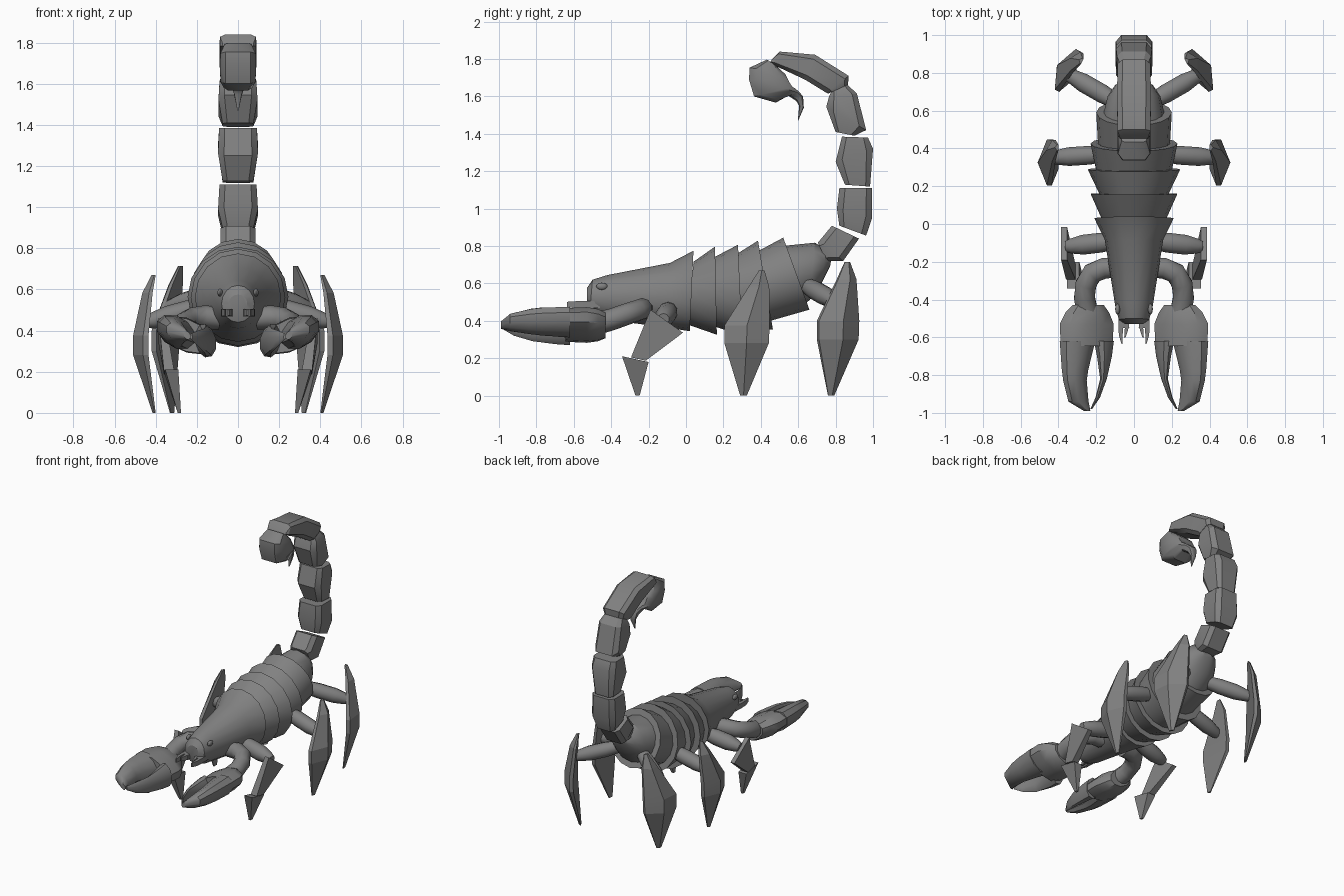
import bpy
import bmesh
import math
from mathutils import Vector

default = bpy.data.objects.get("Cube")
if default:
    bpy.data.objects.remove(default, do_unlink=True)

shell = bpy.data.materials.new("shell_grey")
shell.use_nodes = True
GREY = (0.22, 0.22, 0.22, 1.0)
shell.diffuse_color = GREY
shell.node_tree.nodes["Principled BSDF"].inputs["Base Color"].default_value = GREY
shell.node_tree.nodes["Principled BSDF"].inputs["Roughness"].default_value = 0.7


def round_section(sides):
    return [(math.sin(2 * math.pi * i / sides), math.cos(2 * math.pi * i / sides))
            for i in range(sides)]


ROUND = round_section(16)
TUBE = round_section(10)
BOX = [(1, 1), (1, -1), (-1, -1), (-1, 1)]
CHAMFERED = [(1, .65), (1, -.65), (.7, -1), (-.7, -1),
             (-1, -.65), (-1, .65), (-.7, 1), (.7, 1)]


def finish(obj, mirrored, angle):
    """Assign colour, mirror across x and set the shading."""
    obj.data.materials.append(shell)
    if mirrored:
        mod = obj.modifiers.new("Mirror", 'MIRROR')
        mod.use_mirror_merge = False
    bpy.ops.object.select_all(action='DESELECT')
    obj.select_set(True)
    bpy.context.view_layer.objects.active = obj
    bpy.ops.object.shade_smooth_by_angle(angle=math.radians(angle))


def skin(name, rings, mirrored=False, angle=30):
    """Join equal-length rings of points into a closed solid."""
    bm = bmesh.new()
    loops = [[bm.verts.new(p) for p in ring] for ring in rings]
    n = len(loops[0])
    for a, b in zip(loops, loops[1:]):
        for i in range(n):
            j = (i + 1) % n
            bm.faces.new((a[i], a[j], b[j], b[i]))
    bm.faces.new(loops[0])
    bm.faces.new(loops[-1][::-1])
    bmesh.ops.recalc_face_normals(bm, faces=bm.faces)
    mesh = bpy.data.meshes.new(name)
    bm.to_mesh(mesh)
    bm.free()
    obj = bpy.data.objects.new(name, mesh)
    bpy.context.scene.collection.objects.link(obj)
    finish(obj, mirrored, angle)
    return obj


def ring(centre, u, v, section):
    return [centre + u * a + v * b for a, b in section]


def side_loft(name, rows, section, angle=30):
    """Each row: one side point (y, z), the opposite point (y, z), half width."""
    rings = []
    for ya, za, yb, zb, w in rows:
        a, b = Vector((0, ya, za)), Vector((0, yb, zb))
        rings.append(ring((a + b) / 2, Vector((w, 0, 0)), (b - a) / 2, section))
    return skin(name, rings, angle=angle)


def tube(name, points, radii):
    pts = [Vector(p) for p in points]
    rings = []
    for i, p in enumerate(pts):
        along = (pts[min(i + 1, len(pts) - 1)] - pts[max(i - 1, 0)]).normalized()
        u = along.cross(Vector((0, 0, 1))).normalized()
        rings.append(ring(p, u * radii[i], u.cross(along) * radii[i], TUBE))
    return skin(name, rings, mirrored=True, angle=40)


def flat_loft(name, rows, section, height, slope=0.0):
    """Each row: y, inner x, outer x, half height; height tilts outward by slope."""
    rings = []
    for y, xa, xb, h in rows:
        mid = (xa + xb) / 2
        centre = Vector((mid, y, height + (mid - .25) * slope))
        u = Vector(((xb - xa) / 2, 0, (xb - xa) / 2 * slope))
        rings.append(ring(centre, u, Vector((0, 0, h)), section))
    return skin(name, rings, mirrored=True, angle=35)


# Head shield and overlapping body plates (underside point, back point, half width)
side_loft("head_shield", [
    (-.53, .49, -.53, .575, .045), (-.515, .44, -.5, .62, .08),
    (-.44, .41, -.42, .645, .1), (-.08, .36, -.085, .71, .155),
    (.02, .345, .04, .775, .21)], ROUND)
plates = [
    [(.01, .38, .04, .716, .17), (.165, .326, .155, .797, .23)],
    [(.155, .37, .15, .74, .18), (.3, .32, .278, .807, .245)],
    [(.29, .36, .275, .76, .2), (.465, .353, .385, .829, .23)],
    [(.45, .4, .38, .77, .19), (.66, .46, .52, .845, .2)]]
for i, rows in enumerate(plates):
    side_loft(f"body_plate_{i + 1}", rows, ROUND)
side_loft("rear_body", [
    (.63, .487, .51, .8, .165), (.66, .51, .69, .818, .14),
    (.72, .59, .75, .78, .1), (.77, .69, .775, .72, .04)], ROUND)

# Tail segments, from the body to the sting (inner point, outer point, half width)
tail = [
    [(.705, .818, .75, .72, .07), (.715, .83, .84, .72, .085),
     (.78, .909, .925, .84, .085)],
    [(.82, .909, .963, .856, .075), (.807, 1.0, .995, .95, .097),
     (.82, 1.11, .995, 1.11, .09)],
    [(.85, 1.128, .984, 1.118, .075), (.8, 1.25, 1.0, 1.32, .097),
     (.834, 1.385, .973, 1.38, .092)],
    [(.8, 1.41, .9, 1.39, .075), (.75, 1.545, .963, 1.42, .095),
     (.765, 1.6, .914, 1.615, .09), (.78, 1.63, .855, 1.67, .07)],
    [(.76, 1.615, .866, 1.663, .075), (.75, 1.62, .87, 1.71, .087),
     (.636, 1.69, .69, 1.823, .09), (.465, 1.77, .5, 1.84, .087),
     (.45, 1.78, .46, 1.8, .075)]]
for i, rows in enumerate(tail):
    side_loft(f"tail_segment_{i + 1}", rows, CHAMFERED)
side_loft("sting", [
    (.476, 1.77, .433, 1.797, .065), (.53, 1.72, .34, 1.754, .085),
    (.55, 1.68, .337, 1.69, .088), (.57, 1.65, .364, 1.6, .085),
    (.58, 1.645, .48, 1.567, .07), (.605, 1.625, .545, 1.605, .045),
    (.626, 1.6, .59, 1.575, .03), (.63, 1.54, .605, 1.55, .018),
    (.6, 1.47, .598, 1.472, .003)], CHAMFERED, angle=40)

# Claws: palm and two fingers, tilted so the outer side sits higher
CLAW_Z, TILT = .378, .3
flat_loft("claw_palm", [
    (-.43, .155, .33, .065), (-.47, .125, .37, .08), (-.53, .1, .4, .085),
    (-.645, .107, .395, .08)], TUBE, CLAW_Z, TILT)
flat_loft("claw_outer_finger", [
    (-.62, .2, .398, .081), (-.77, .238, .386, .075), (-.83, .247, .378, .068),
    (-.94, .238, .35, .045), (-.99, .23, .265, .02)], TUBE, CLAW_Z, TILT)
flat_loft("claw_inner_finger", [
    (-.62, .104, .215, .081), (-.7, .115, .198, .074), (-.82, .143, .18, .06),
    (-.92, .18, .205, .04), (-.98, .222, .232, .015)], TUBE, CLAW_Z, TILT)
tube("claw_arm", [(.09, -.23, .46), (.16, -.235, .465), (.22, -.26, .455),
                  (.255, -.32, .435), (.262, -.39, .41), (.25, -.46, .39)],
     [.055, .058, .058, .058, .058, .06])

# Mouth pincers: base block with two prongs
for part, rows in {
        "mouth_base": [(-.46, .03, .08, .018), (-.55, .025, .083, .018)],
        "mouth_outer_prong": [(-.54, .058, .083, .018), (-.59, .06, .08, .018),
                              (-.635, .06, .066, .015)],
        "mouth_inner_prong": [(-.54, .025, .048, .018), (-.6, .044, .052, .014)]}.items():
    flat_loft(part, rows, BOX, .487)

# Eyes
bpy.ops.mesh.primitive_uv_sphere_add(segments=12, ring_count=8, radius=1)
eye = bpy.context.object
eye.name = "eye"
for v in eye.data.vertices:
    v.co = (.087 + v.co.x * .013, -.45 + v.co.y * .03, .585 + v.co.z * .019)
finish(eye, True, 40)

# Middle and rear shins: bent diamond plates with an outer ridge
# profile: height fraction, front edge, back edge, inner offset, ridge offset
SHIN = [(1, .065, .095, 0, .02), (.87, .01, .12, .015, .065),
        (.56, -.12, .122, .035, .11), (.42, -.12, .118, .035, .11),
        (0, -.035, 0, 0, .015)]


def shin(name, origin, along, height):
    d = Vector(along).normalized()
    n = Vector((d.y, -d.x, 0))
    rings = []
    for f, t0, t1, inner, ridge in SHIN:
        base = Vector((origin[0], origin[1], f * height))
        edge = inner + (ridge - inner) * .35
        rings.append([base + d * t + n * o for t, o in (
            (t0, inner), (t1, inner), (t1, edge), ((t0 + t1) / 2, ridge), (t0, edge))])
    skin(name, rings, mirrored=True, angle=10)


shin("middle_shin", (.4, .325), (0, 1, 0), .67)
shin("rear_shin", (.31, .79), (-.46, .888, 0), .715)


# Front shins: thin elbowed plates with a pointed foot
def plate(name, rows):
    """Each row: x, half thickness, front edge (y, z), back edge (y, z)."""
    rings = []
    for x, t, ya, za, yb, zb in rows:
        a, b = Vector((x, ya, za)), Vector((x, yb, zb))
        rings.append(ring((a + b) / 2, Vector((t, 0, 0)), (b - a) / 2, BOX))
    skin(name, rings, mirrored=True, angle=10)


plate("front_shin", [(.37, .016, -.19, .46, -.016, .337),
                     (.335, .025, -.294, .205, -.215, .187)])
plate("front_foot", [(.322, .032, -.342, .211, -.2, .18),
                     (.285, .008, -.27, 0, -.248, 0)])

# Thighs, rounded and slightly thicker in the middle
THIGHS = {"front_thigh": ((.1, -.09, .46), (.36, -.12, .41), .055),
          "middle_thigh": ((.15, .37, .52), (.445, .35, .44), .052),
          "rear_thigh": ((.09, .645, .59), (.36, .8, .5), .052)}
for name, (start, end, r) in THIGHS.items():
    a, b = Vector(start), Vector(end)
    tube(name, [a.lerp(b, f) for f in (0, .3, .65, .9, 1)],
         [r * .8, r, r, r * .75, r * .55])
